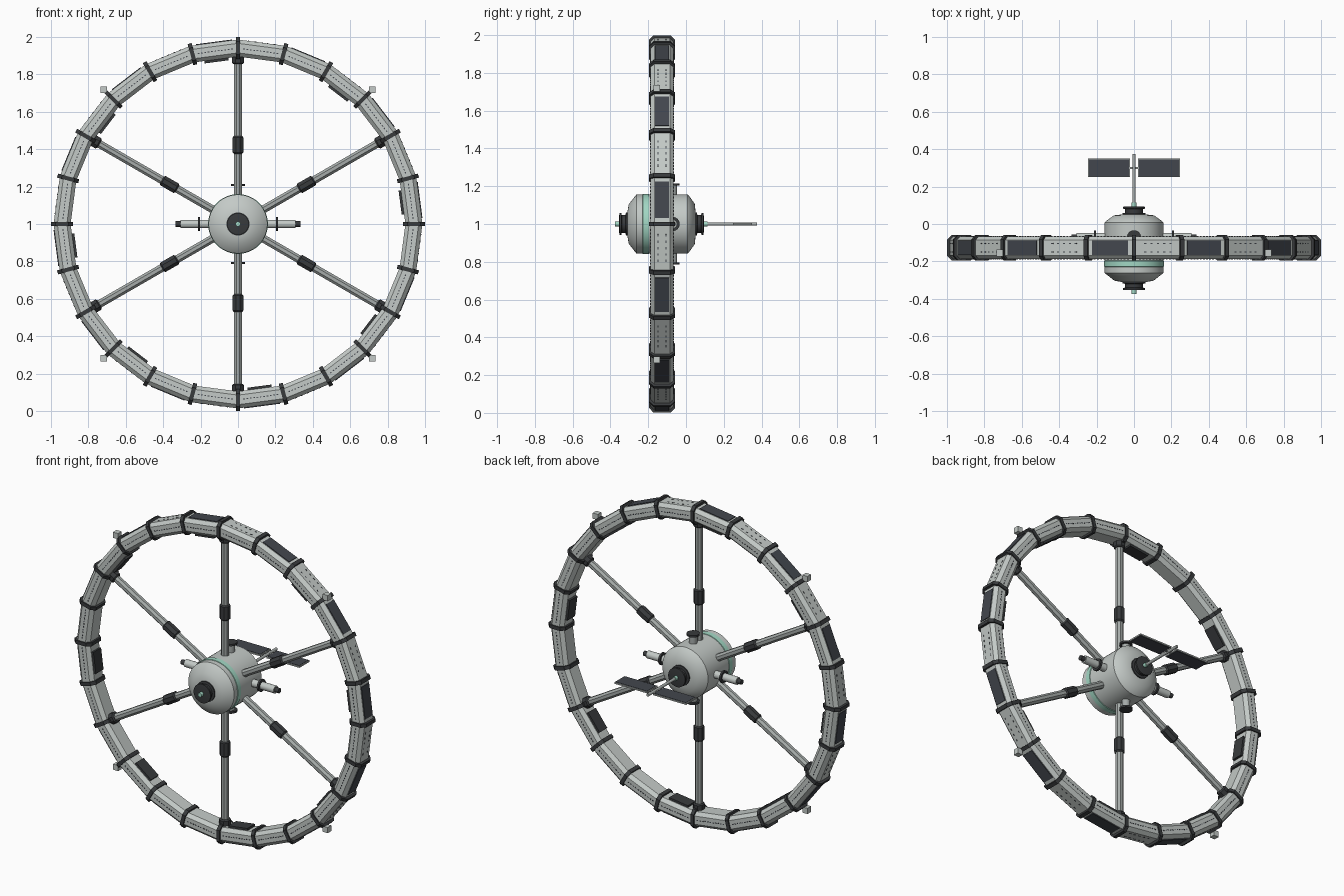
import bpy, bmesh, math
from mathutils import Matrix, Vector

if "Cube" in bpy.data.objects:
    bpy.data.objects.remove(bpy.data.objects["Cube"])


def material(name, rgb):
    m = bpy.data.materials.new(name)
    m.use_nodes = True
    m.diffuse_color = (*rgb, 1)
    m.node_tree.nodes["Principled BSDF"].inputs["Base Color"].default_value = (*rgb, 1)
    return m


HULL = material("pale_hull_grey", (0.55, 0.59, 0.57))
TUBE = material("mid_grey", (0.38, 0.41, 0.40))
DARK = material("charcoal", (0.04, 0.043, 0.046))
PANEL = material("panel_slate", (0.055, 0.062, 0.075))
GREEN = material("mint_green", (0.36, 0.68, 0.55))

CENTRE = Vector((0, -0.127, 1))     # centre of the wheel
SEGMENTS = 24
STEP = math.tau / SEGMENTS
AXIS_Y = Matrix.Translation((0, 0, 1)) @ Matrix.Rotation(-math.pi / 2, 4, 'X')


def spoke_frame(angle, y=CENTRE.y):
    """Local z points outward, local x along the rim, local y stays y."""
    return Matrix.Translation((0, y, 1)) @ Matrix.Rotation(math.pi / 2 - angle, 4, 'Y')


def finish(name, bm, mat, smooth=False):
    bmesh.ops.recalc_face_normals(bm, faces=bm.faces)
    if smooth:
        for f in bm.faces:
            f.smooth = True
        for e in bm.edges:
            e.smooth = e.calc_face_angle(0) < math.radians(32)
    mesh = bpy.data.meshes.new(name)
    bm.to_mesh(mesh)
    bm.free()
    mesh.materials.append(mat)
    obj = bpy.data.objects.new(name, mesh)
    bpy.context.collection.objects.link(obj)
    return obj


def add_box(bm, frame, centre, size):
    bmesh.ops.create_cube(bm, matrix=frame @ Matrix.Translation(centre) @ Matrix.Diagonal((*size, 1)))


def loft(bm, loops):
    """Skin a list of equal point loops and cap both ends."""
    rows = [[bm.verts.new(p) for p in loop] for loop in loops]
    n = len(rows[0])
    for a, b in zip(rows, rows[1:]):
        for i in range(n):
            j = (i + 1) % n
            bm.faces.new((a[i], a[j], b[j], b[i]))
    bm.faces.new(rows[0])
    bm.faces.new(rows[-1])


def add_lathe(bm, frame, profile, sides):
    """Turn (radius, height) points around the frame's z axis."""
    turns = [math.tau * (i + 0.5) / sides for i in range(sides)]
    loft(bm, [[frame @ Vector((r * math.cos(t), r * math.sin(t), h)) for t in turns]
              for r, h in profile])


def lathe(name, mat, frames, profile, sides=32, smooth=True):
    bm = bmesh.new()
    for frame in frames:
        add_lathe(bm, frame, profile, sides)
    return finish(name, bm, mat, smooth)


def rim_section(inner, outer, half, cut):
    """Chamfered rectangle as (y, radius) points."""
    return [(-half, inner + cut), (-half, outer - cut), (-half + cut, outer), (half - cut, outer),
            (half, outer - cut), (half, inner + cut), (half - cut, inner), (-half + cut, inner)]


# Rim modules: straight chamfered boxes mitred at each joint
bm = bmesh.new()
section = rim_section(0.895, 0.986, 0.061, 0.02)
for k in range(SEGMENTS):
    loft(bm, [[spoke_frame(a) @ Vector((0, y, r)) for y, r in section]
              for a in (k * STEP, (k + 1) * STEP)])
finish("rim_modules", bm, HULL)

# Joint collars
bm = bmesh.new()
section = rim_section(0.882, 0.999, 0.068, 0.024)
for k in range(SEGMENTS):
    loft(bm, [[spoke_frame(k * STEP) @ Vector((x, y, r)) for y, r in section]
              for x in (-0.011, 0.011)])
finish("rim_collars", bm, DARK)

# Dark panels on the outside and inside of the rim
MID = math.cos(STEP / 2)
bm = bmesh.new()
for k in range(0, SEGMENTS, 2):
    add_box(bm, spoke_frame((k + 0.5) * STEP), (0, 0, 0.986 * MID), (0.195, 0.075, 0.009))
finish("outer_panels", bm, PANEL)
bm = bmesh.new()
for k in range(0, SEGMENTS, 3):
    add_box(bm, spoke_frame((k + 0.5) * STEP), (0, 0, 0.895 * MID - 0.006), (0.13, 0.075, 0.014))
finish("inner_panels", bm, DARK)

# Rows of small windows on both sides, and on the bare outer modules
bm = bmesh.new()
for k in range(SEGMENTS):
    frame = spoke_frame((k + 0.5) * STEP)
    for i in range(-5, 6):
        for side in (-1, 1):
            add_box(bm, frame, (i * 0.018, side * 0.061, 0.932), (0.009, 0.003, 0.005))
    if k % 2:
        for i in (-2, -1, 0, 1, 2):
            for side in (-1, 1):
                add_box(bm, frame, (i * 0.034, side * 0.022, 0.986 * MID), (0.012, 0.005, 0.003))
finish("rim_windows", bm, PANEL)

# Thruster blocks on the diagonals
bm = bmesh.new()
for sx in (-1, 1):
    for sz in (-1, 1):
        add_box(bm, Matrix.Translation((sx * 0.718, -0.155, 1 + sz * 0.718)), (0, 0, 0), (0.035,) * 3)
finish("thruster_blocks", bm, HULL)

# Spokes with sleeves and end sockets
spokes = [spoke_frame(math.radians(30 + 60 * i)) for i in range(6)]
lathe("spokes", TUBE, spokes, [(0.023, 0.1), (0.023, 0.9)], 8, False)
lathe("spoke_sleeves", DARK, spokes,
      [(0.024, 0.375), (0.031, 0.382), (0.031, 0.463), (0.024, 0.47)], 8, False)
lathe("spoke_sockets", DARK, spokes, [(0.026, 0.855), (0.034, 0.862), (0.034, 0.895)], 8, False)

# Hub body and its band
lathe("hub", HULL, [AXIS_Y],
      [(0.055, -0.312), (0.105, -0.303), (0.15, -0.268), (0.157, -0.262), (0.157, 0.008),
       (0.15, 0.016), (0.108, 0.046), (0.055, 0.052)], 40)
lathe("hub_band", GREEN, [AXIS_Y], [(0.156, -0.23), (0.16, -0.228), (0.16, -0.197), (0.156, -0.195)], 40)

# Docking collars at both ends of the hub
FRONT = Matrix.Translation((0, -0.31, 1)) @ Matrix.Rotation(math.pi / 2, 4, 'X')
BACK = Matrix.Translation((0, 0.05, 1)) @ Matrix.Rotation(-math.pi / 2, 4, 'X')
ends = [FRONT, BACK]
lathe("docking_collars", DARK, ends,
      [(0.062, -0.01), (0.062, 0.008), (0.048, 0.01), (0.048, 0.03), (0.058, 0.032),
       (0.058, 0.042), (0.045, 0.044)])
lathe("docking_tips", GREEN, ends, [(0.013, 0.04), (0.013, 0.065)], 12)

# Side ports: long pair left and right, short pair above and below
long_ports = [spoke_frame(a, -0.07) for a in (0, math.pi)]
short_ports = [spoke_frame(a, -0.07) for a in (math.pi / 2, -math.pi / 2)]
lathe("long_ports", HULL, long_ports, [(0.023, 0.14), (0.023, 0.308)], 16)
lathe("long_port_tips", DARK, long_ports, [(0.015, 0.3), (0.015, 0.335)], 16)
lathe("short_ports", TUBE, short_ports, [(0.023, 0.14), (0.023, 0.205)], 16)
lathe("port_flanges", DARK, long_ports + short_ports, [(0.037, 0.203), (0.037, 0.215)], 20)

# Tail boom with two solar wings
lathe("tail_boom", TUBE, [AXIS_Y], [(0.009, 0.1), (0.009, 0.375)], 12)
frames, cells = bmesh.new(), bmesh.new()
for side in (-1, 1):
    at = Matrix.Translation((side * 0.133, 0.3, 1))
    add_box(frames, at, (0, 0, 0), (0.225, 0.1, 0.009))
    add_box(cells, at, (0, 0, 0), (0.215, 0.09, 0.013))
add_box(frames, Matrix.Translation((0, 0.3, 1)), (0, 0, 0), (0.06, 0.01, 0.008))
finish("wing_frames", frames, TUBE)
finish("wing_cells", cells, PANEL)
